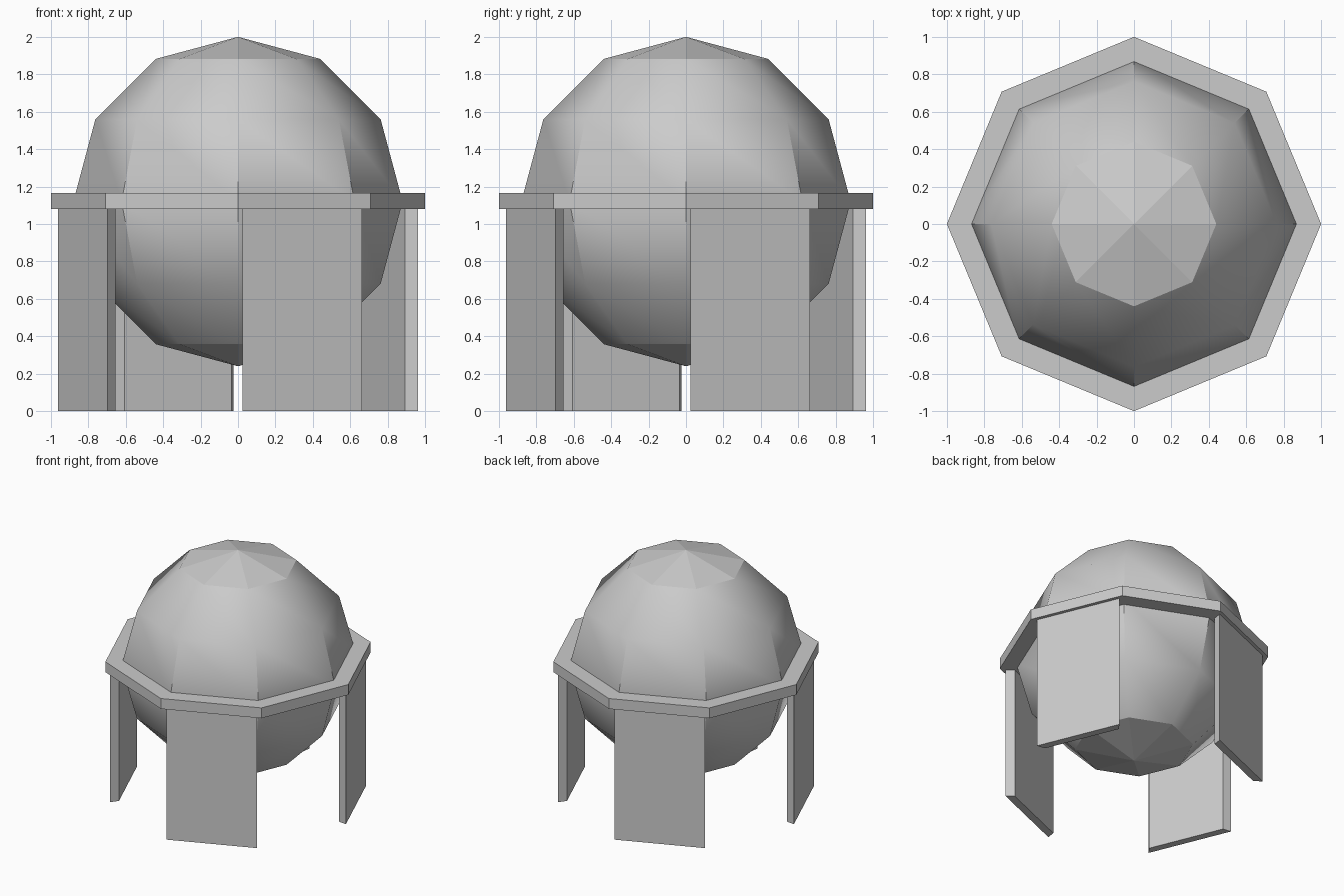
import bpy, bmesh, math
from mathutils import Matrix

if "Cube" in bpy.data.objects:
    bpy.data.objects.remove(bpy.data.objects["Cube"])


def make_object(name, bm):
    bmesh.ops.recalc_face_normals(bm, faces=bm.faces)
    mesh = bpy.data.meshes.new(name)
    bm.to_mesh(mesh)
    bm.free()
    obj = bpy.data.objects.new(name, mesh)
    bpy.context.collection.objects.link(obj)
    return obj


def octagon(bm, radius, z):
    return [bm.verts.new((radius * math.cos(i * math.pi / 4),
                          radius * math.sin(i * math.pi / 4), z)) for i in range(8)]


# Globe: eight-sided ball with smooth bands and flat caps
bm = bmesh.new()
bmesh.ops.create_uvsphere(bm, u_segments=8, v_segments=6, radius=0.88,
                          matrix=Matrix.Translation((0, 0, 1.12)))
globe = make_object("globe", bm)
bpy.context.view_layer.objects.active = globe
globe.select_set(True)
bpy.ops.object.shade_smooth_by_angle(angle=math.radians(35))
for face in globe.data.polygons:
    if len(face.vertices) == 3:
        face.use_smooth = False
globe.select_set(False)

# Octagonal ring around the globe's middle
bm = bmesh.new()
loops = [octagon(bm, r, z) for r, z in
         ((1.0, 1.08), (1.0, 1.165), (0.86, 1.165), (0.86, 1.08))]
for k in range(4):
    a, b = loops[k], loops[(k + 1) % 4]
    for i in range(8):
        j = (i + 1) % 8
        bm.faces.new((a[i], a[j], b[j], b[i]))
make_object("ring", bm)

# Four panel legs under every other side of the ring, ends mitred inwards
profile = [(0.897, -0.345), (0.897, 0.345), (0.837, 0.31), (0.837, -0.31)]
for n in range(4):
    bm = bmesh.new()
    face = bm.faces.new([bm.verts.new((x, y, 0)) for x, y in profile])
    top = bmesh.ops.extrude_face_region(bm, geom=[face], use_keep_orig=True)["geom"]
    bmesh.ops.translate(bm, vec=(0, 0, 1.08),
                        verts=[v for v in top if isinstance(v, bmesh.types.BMVert)])
    bm.transform(Matrix.Rotation(math.radians(22.5 + 90 * n), 4, 'Z'))
    make_object(f"leg_{n + 1}", bm)
